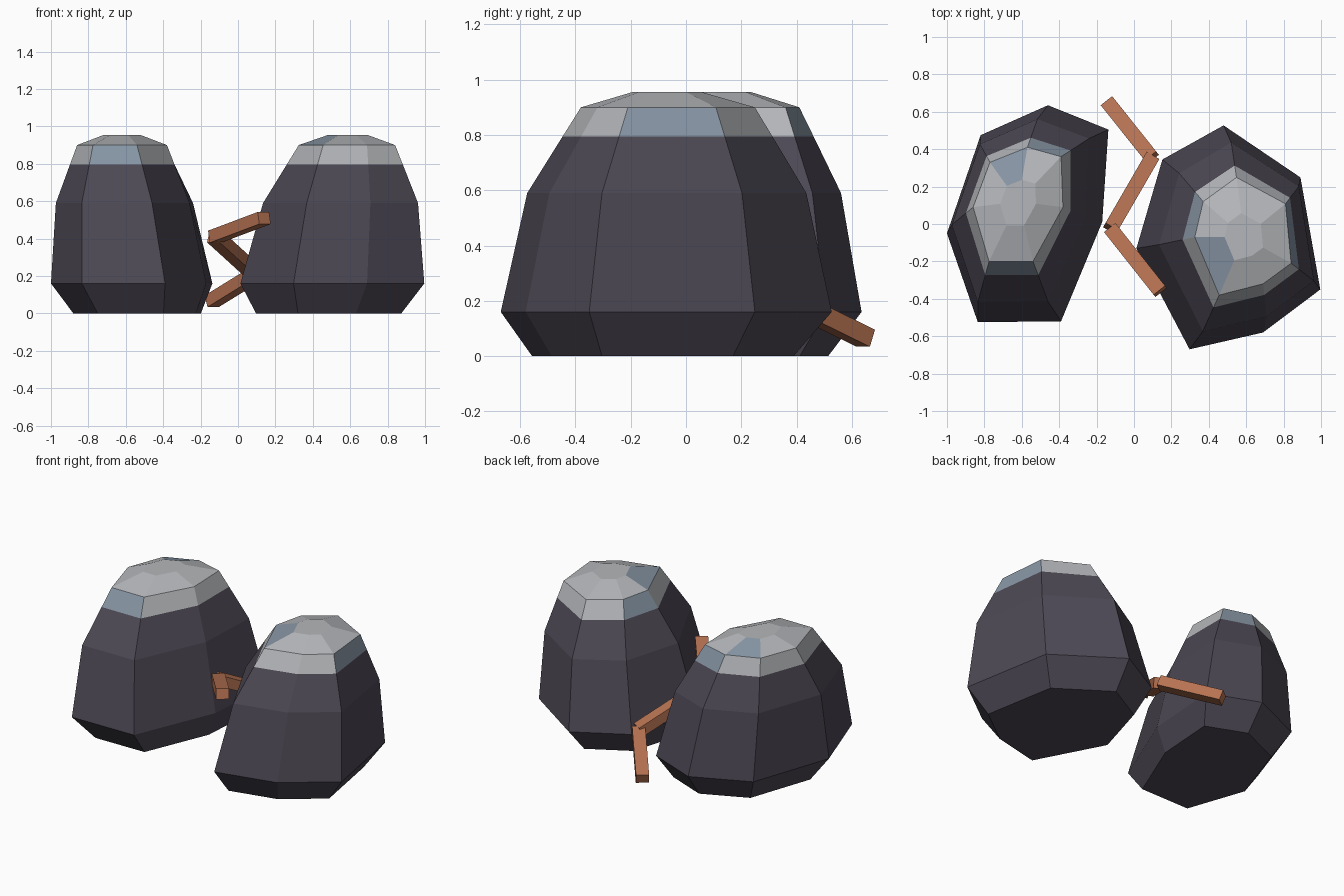
import bpy
import bmesh
from mathutils import Vector, Matrix

cube = bpy.data.objects.get("Cube")
if cube:
    bpy.data.objects.remove(cube, do_unlink=True)


def make_material(name, colour):
    mat = bpy.data.materials.new(name)
    mat.use_nodes = True
    mat.diffuse_color = (*colour, 1)
    mat.node_tree.nodes["Principled BSDF"].inputs["Base Color"].default_value = (*colour, 1)
    return mat


dark_stone = make_material("dark stone", (0.075, 0.066, 0.09))
pale_stone = make_material("pale stone", (0.46, 0.47, 0.49))
blue_stone = make_material("blue grey stone", (0.24, 0.30, 0.37))
wood = make_material("brown wood", (0.47, 0.17, 0.085))


def add_object(name, bm, materials):
    bmesh.ops.recalc_face_normals(bm, faces=bm.faces)
    mesh = bpy.data.meshes.new(name)
    bm.to_mesh(mesh)
    bm.free()
    for mat in materials:
        mesh.materials.append(mat)
    obj = bpy.data.objects.new(name, mesh)
    bpy.context.collection.objects.link(obj)
    return obj


def blend(a, b, t, shift=0):
    return [Vector(p).lerp(Vector(q), t) + Vector((shift, 0)) for p, q in zip(a, b)]


def scale_about(points, centre, factor):
    return [Vector(centre).lerp(Vector(p), factor) for p in points]


def boulder(name, belly, rim, base_centre, top_centre, lean, blue_band, blue_cap):
    """Stack of irregular rings; the pale cap starts above the shoulder."""
    shoulder = blend(belly, rim, 0.33, lean)
    rings = [
        (scale_about(belly, base_centre, 0.79), 0.0),
        (belly, 0.16),
        (shoulder, 0.59),
        (blend(shoulder, rim, 0.66), 0.795),
        (rim, 0.9),
        (scale_about(rim, top_centre, 0.4), 0.955),
    ]
    bm = bmesh.new()
    rows = [[bm.verts.new((p[0], p[1], z)) for p in ring] for ring, z in rings]
    count = len(belly)
    for level in range(len(rows) - 1):
        low, high = rows[level], rows[level + 1]
        for i in range(count):
            j = (i + 1) % count
            face = bm.faces.new((low[i], low[j], high[j], high[i]))
            blue = (level == 3 and i in blue_band) or (level == 4 and i in blue_cap)
            face.material_index = 2 if blue else int(level >= 3)
    bm.faces.new(rows[0])
    bm.faces.new(rows[-1]).material_index = 1
    return add_object(name, bm, (dark_stone, pale_stone, blue_stone))


# Two capped boulders, outlines start at the -x corner
boulder("right_boulder",
        [(-1, -0.05), (-0.82, 0.475), (-0.46, 0.635), (-0.137, 0.505),
         (-0.17, 0.01), (-0.39, -0.52), (-0.835, -0.525)],
        [(-0.86, 0.09), (-0.77, 0.33), (-0.57, 0.41), (-0.39, 0.36),
         (-0.38, 0.09), (-0.54, -0.2), (-0.775, -0.2)],
        (-0.43, 0.06), (-0.62, 0.12), -0.02, {2, 5}, {1})
boulder("left_boulder",
        [(0.013, -0.13), (0.152, 0.345), (0.479, 0.527), (0.89, 0.249),
         (0.996, -0.35), (0.69, -0.58), (0.297, -0.67)],
        [(0.325, -0.07), (0.37, 0.12), (0.548, 0.249), (0.81, 0.108),
         (0.84, -0.21), (0.69, -0.32), (0.455, -0.38)],
        (0.41, -0.13), (0.59, -0.07), 0.018, {0, 3}, {6})


def plank(name, start, end, width=0.078, thickness=0.066):
    start, end = Vector(start), Vector(end)
    along = end - start
    side = Vector((0, 0, 1)).cross(along).normalized()
    up = along.normalized().cross(side)
    frame = Matrix((along, side * width, up * thickness)).transposed().to_4x4()
    frame.translation = (start + end) / 2
    bm = bmesh.new()
    bmesh.ops.create_cube(bm, size=1, matrix=frame)
    return add_object(name, bm, (wood,))


# Zigzag branch climbing between the boulders
joints = [(-0.14, 0.65, 0.065), (0.095, 0.355, 0.21), (-0.125, -0.025, 0.41), (0.14, -0.36, 0.51)]
for label, start, end in zip(("lower", "middle", "upper"), joints, joints[1:]):
    plank(label + "_branch", start, end)
